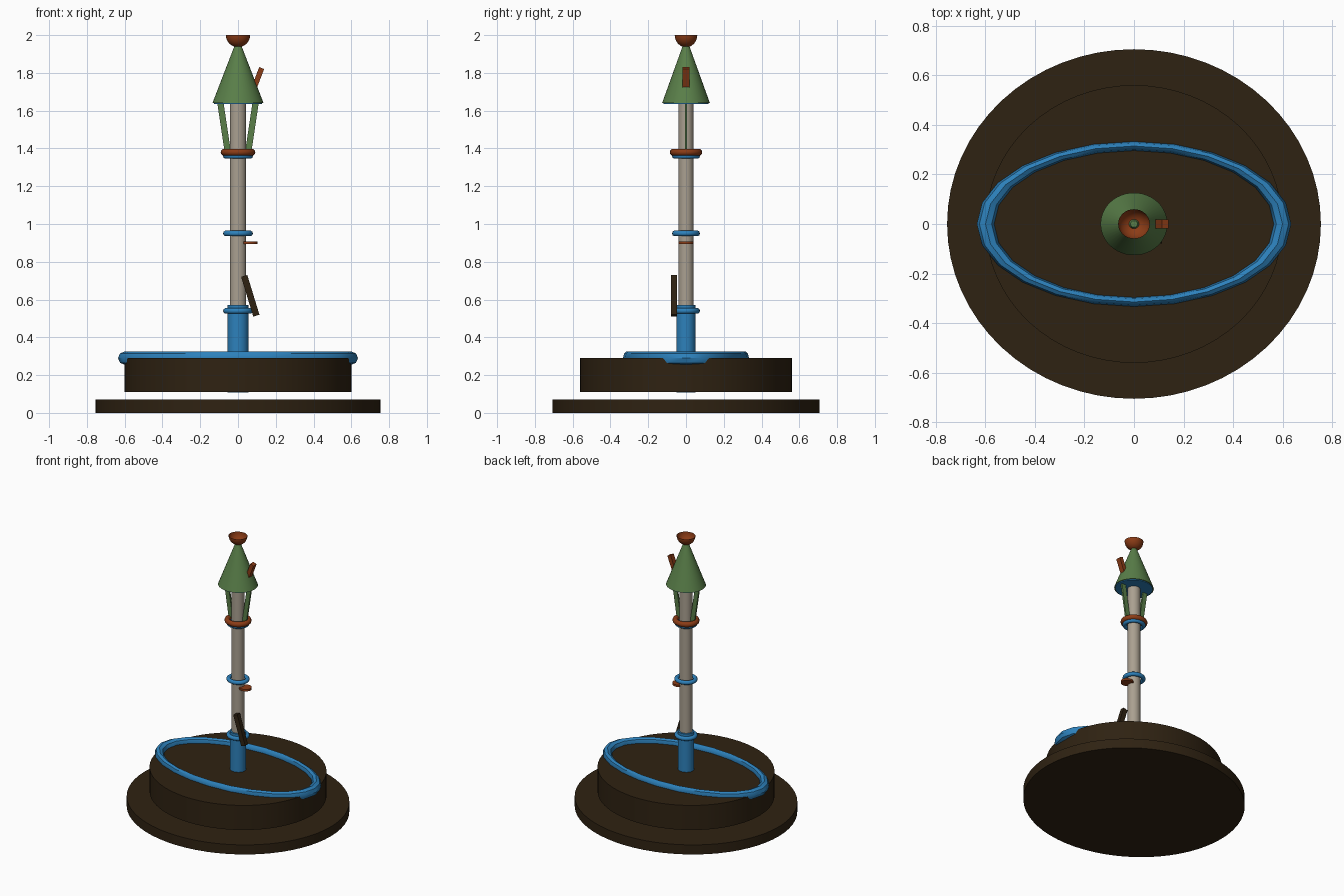
import bpy, math

if "Cube" in bpy.data.objects:
    bpy.data.objects.remove(bpy.data.objects["Cube"])

YS = 0.935  # the whole model is slightly flattened front to back


def material(name, rgb):
    m = bpy.data.materials.new(name)
    m.diffuse_color = (*rgb, 1)
    m.use_nodes = True
    m.node_tree.nodes["Principled BSDF"].inputs["Base Color"].default_value = m.diffuse_color
    return m


BROWN = material("dark brown", (0.028, 0.016, 0.006))
BLUE = material("blue", (0.026, 0.22, 0.50))
STONE = material("warm grey", (0.40, 0.35, 0.28))
GREEN = material("green", (0.10, 0.21, 0.066))
RUST = material("rust", (0.26, 0.045, 0.008))


def finish(name, mat, smooth=True):
    ob = bpy.context.object
    ob.name = name
    ob.data.name = name
    ob.data.materials.append(mat)
    bpy.ops.object.transform_apply(location=False, rotation=True, scale=True)
    if smooth:
        bpy.ops.object.shade_smooth_by_angle(angle=math.radians(40))
    return ob


def cone(name, mat, r1, r2, z1, z2, x=0, sides=48):
    bpy.ops.mesh.primitive_cone_add(vertices=sides, radius1=r1, radius2=r2,
                                    depth=z2 - z1, location=(x, 0, (z1 + z2) / 2))
    bpy.context.object.scale = (1, YS, 1)
    return finish(name, mat)


def ring(name, mat, major, minor, z, ys=YS, seg=24, sub=10):
    bpy.ops.mesh.primitive_torus_add(major_segments=seg, minor_segments=sub,
                                     major_radius=major, minor_radius=minor,
                                     location=(0, 0, z))
    bpy.context.object.scale = (1, ys, 1)
    return finish(name, mat)


def box(name, mat, loc, size, tilt):
    bpy.ops.mesh.primitive_cube_add(size=1, location=loc, rotation=(0, tilt, 0))
    bpy.context.object.scale = size
    return finish(name, mat, False)


# base plate, floating drum and oval hoop
cone("base_plate", BROWN, 0.755, 0.755, 0, 0.07, sides=64)
cone("base_drum", BROWN, 0.60, 0.60, 0.11, 0.29, sides=64)
ring("oval_hoop", BLUE, 0.60, 0.035, 0.29, ys=0.525, sub=8)

# post
cone("post_sleeve", BLUE, 0.055, 0.055, 0.107, 0.57, sides=32)
cone("post", STONE, 0.043, 0.043, 0.30, 1.68, sides=32)
for name, z in (("lower_collar", 0.54), ("middle_collar", 0.95), ("upper_collar", 1.36)):
    ring(name, BLUE, 0.064, 0.015, z)
ring("lantern_collar", RUST, 0.073, 0.019, 1.38)

# small fittings on the post
cone("side_disc", RUST, 0.043, 0.043, 0.893, 0.907, x=0.06, sides=24)
box("leaning_stick", BROWN, (0.065, -0.063, 0.62), (0.034, 0.032, 0.22), math.radians(-17))

# lantern struts on both sides
for side, s in (("left", -1), ("right", 1)):
    box(side + "_strut", GREEN, (s * 0.075, 0, 1.52), (0.033, 0.013, 0.27),
        s * math.atan2(0.036, 0.24))

# roof with a blue underside plate, side lever and open bowl finial
cone("roof", GREEN, 0.135, 0.014, 1.641, 1.955)
cone("roof_underside", BLUE, 0.128, 0.128, 1.636, 1.642)
box("roof_lever", RUST, (0.106, 0, 1.775), (0.028, 0.036, 0.108), math.radians(21))

# bowl: profile spun round the z axis, open at the top
SIDES, STEPS, R = 32, 8, 0.064
verts, faces = [(0, 0, 2 - R)], []
for i in range(1, STEPS + 1):
    a = math.pi / 2 * i / STEPS
    for k in range(SIDES):
        t = 2 * math.pi * k / SIDES
        verts.append((R * math.sin(a) * math.cos(t), YS * R * math.sin(a) * math.sin(t),
                      2 - R * math.cos(a)))
for k in range(SIDES):
    n = (k + 1) % SIDES
    faces.append((0, 1 + n, 1 + k))
    for i in range(STEPS - 1):
        a, b = 1 + i * SIDES, 1 + (i + 1) * SIDES
        faces.append((a + k, a + n, b + n, b + k))
mesh = bpy.data.meshes.new("bowl_finial")
mesh.from_pydata(verts, [], faces)
bowl = bpy.data.objects.new("bowl_finial", mesh)
bpy.context.collection.objects.link(bowl)
mesh.materials.append(RUST)
for p in mesh.polygons:
    p.use_smooth = True
